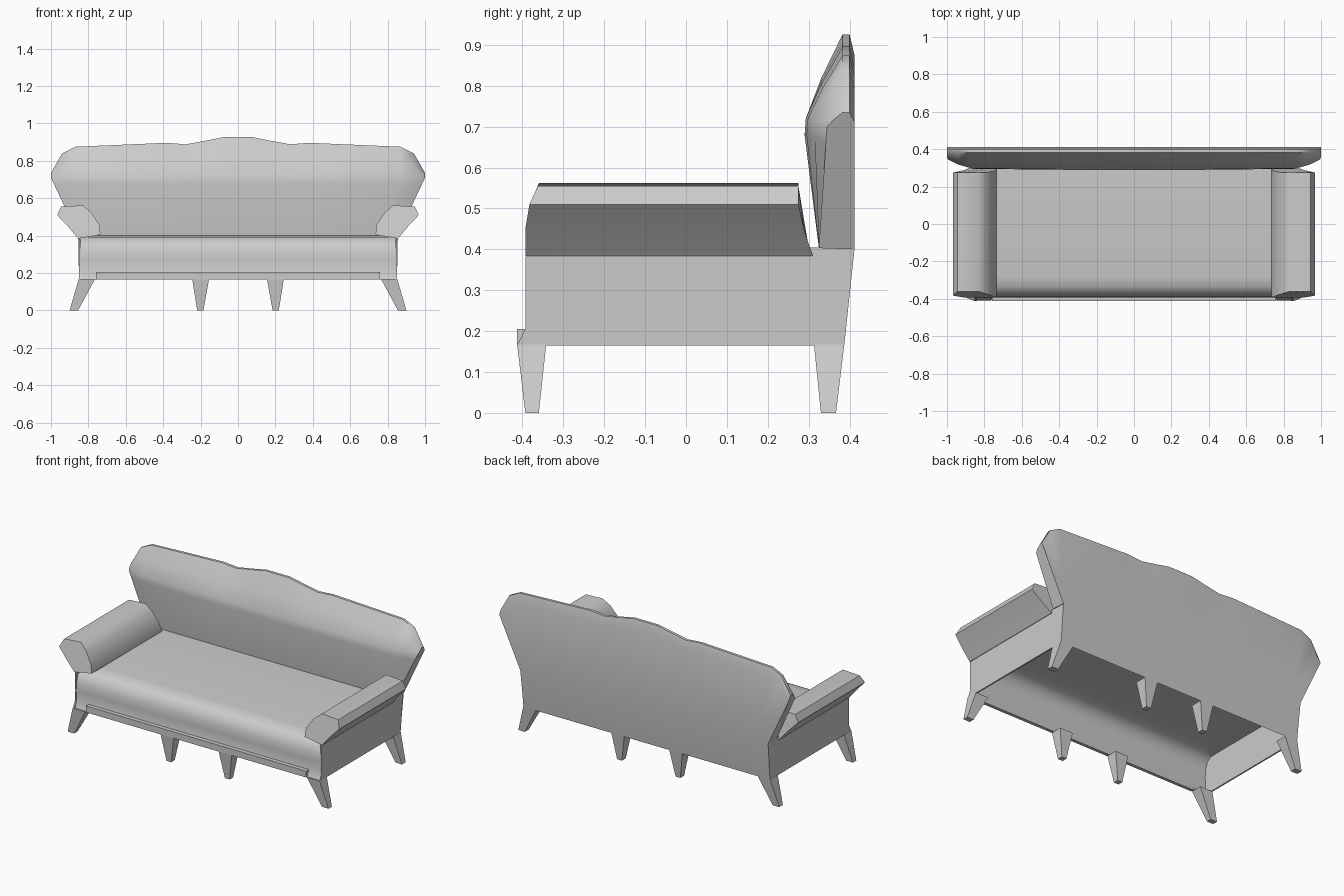
import bpy, bmesh

if "Cube" in bpy.data.objects:
    bpy.data.objects.remove(bpy.data.objects["Cube"])


def make(name, verts, faces, angle=0.7):
    """Mesh object with consistent normals and smooth-by-angle shading."""
    bm = bmesh.new()
    vs = [bm.verts.new(v) for v in verts]
    for f in faces:
        bm.faces.new([vs[i] for i in f])
    bmesh.ops.recalc_face_normals(bm, faces=bm.faces)
    me = bpy.data.meshes.new(name)
    bm.to_mesh(me)
    bm.free()
    ob = bpy.data.objects.new(name, me)
    bpy.context.collection.objects.link(ob)
    bpy.ops.object.select_all(action='DESELECT')
    ob.select_set(True)
    bpy.context.view_layer.objects.active = ob
    bpy.ops.object.shade_smooth_by_angle(angle=angle)
    return ob


def loft(name, rings, closed=True, caps=True, angle=0.7):
    """Bridge equal-length point rings."""
    n = len(rings[0])
    verts = [p for r in rings for p in r]
    faces = []
    for k in range(len(rings) - 1):
        for i in range(n if closed else n - 1):
            j = (i + 1) % n
            faces.append((k*n + i, k*n + j, (k+1)*n + j, (k+1)*n + i))
    if caps:
        faces.append(tuple(range(n)))
        faces.append(tuple(range((len(rings)-1)*n, len(rings)*n)))
    return make(name, verts, faces, angle)


# Seat: hollow upholstered sheet with a rounded front
seat = [(0.325, 0.403), (-0.28, 0.400), (-0.335, 0.392), (-0.372, 0.365),
        (-0.389, 0.32), (-0.392, 0.27), (-0.387, 0.205), (-0.405, 0.165)]
loft("seat", [[(x, y, z) for y, z in seat] for x in (-0.845, 0.845)],
     closed=False, caps=False)

# Front rail
rail = [(-0.413, 0.165), (-0.413, 0.205), (-0.385, 0.205), (-0.393, 0.165)]
loft("front_rail", [[(x, y, z) for y, z in rail] for x in (-0.76, 0.76)], angle=0.3)

# Backrest: cross-sections along x (top x, top z, front bulge y, bulge z)
half = [(1.0, 0.735, 0.345, 0.70), (0.94, 0.84, 0.318, 0.715),
        (0.87, 0.875, 0.298, 0.72), (0.38, 0.896, 0.293, 0.72),
        (0.28, 0.888, 0.293, 0.72), (0.17, 0.908, 0.293, 0.72),
        (0.08, 0.926, 0.293, 0.72)]
columns = half + [(-x, a, b, c) for x, a, b, c in reversed(half)]
sections = []
for x, zt, yb, zb in columns:
    d = 0.025 if abs(x) == 1 else 0.05
    yz = [(0.387, 0.165), (0.412, 0.40), (0.412, min(0.56, zt)), (0.412, zt - d),
          (0.400, zt), (0.383, zt),
          (yb + (0.383 - yb) * 0.42, zb + (zt - zb) * 0.48),
          (yb, zb), (yb - 0.003, zb - 0.04), (0.325, 0.403)]
    ring = []
    for y, z in yz:
        w = 0.85 + 0.15 * min(1, max(0, (z - 0.39) / 0.32))
        ring.append((x * w, y, z))
    sections.append(ring)
n = len(sections[0])
last = (len(sections) - 1) * n
verts = [p for s in sections for p in s]
faces = [(k*n + i, k*n + i + 1, (k+1)*n + i + 1, (k+1)*n + i)
         for k in range(len(sections) - 1) for i in range(n - 1)]
# Backrest ends, leaving the sheet below the seat open
faces += [tuple(range(1, n)), tuple(range(last + 1, last + n))]
make("backrest", verts, faces)

# Side panels and rolled arms (x, z, front y, back y)
panel = [(-0.413, 0.165), (-0.393, 0.205), (-0.393, 0.383), (0.325, 0.405),
         (0.412, 0.40), (0.387, 0.165)]
arm = [(0.855, 0.384, -0.393, 0.31), (0.91, 0.45, -0.393, 0.288),
       (0.967, 0.51, -0.383, 0.275), (0.945, 0.555, -0.362, 0.275),
       (0.83, 0.562, -0.36, 0.275), (0.785, 0.525, -0.375, 0.275),
       (0.742, 0.46, -0.39, 0.285), (0.735, 0.405, -0.393, 0.30)]
for side, s in (("left", -1), ("right", 1)):
    loft(side + "_side_panel",
         [[(s * x, y, z) for y, z in panel] for x in (0.842, 0.851)], angle=0.3)
    loft(side + "_arm", [[(s * x, yf, z) for x, z, yf, yb in arm],
                         [(s * x, yb, z) for x, z, yf, yb in arm]], angle=0.9)

# Tapered legs: splayed at the corners, straight in the middle
for row, top_y, foot_y in (("front", (-0.413, -0.342), (-0.393, -0.36)),
                           ("back", (0.313, 0.387), (0.33, 0.367))):
    for kind, top_x, foot_x in (("corner", (0.765, 0.852), (0.855, 0.90)),
                                ("middle", (0.155, 0.245), (0.185, 0.218))):
        for side, s in (("left", -1), ("right", 1)):
            rings = []
            for (x0, x1), (y0, y1), z in ((top_x, top_y, 0.167), (foot_x, foot_y, 0)):
                rings.append([(s*x0, y0, z), (s*x1, y0, z), (s*x1, y1, z), (s*x0, y1, z)])
            loft(f"{row}_{side}_{kind}_leg", rings, angle=0.3)
